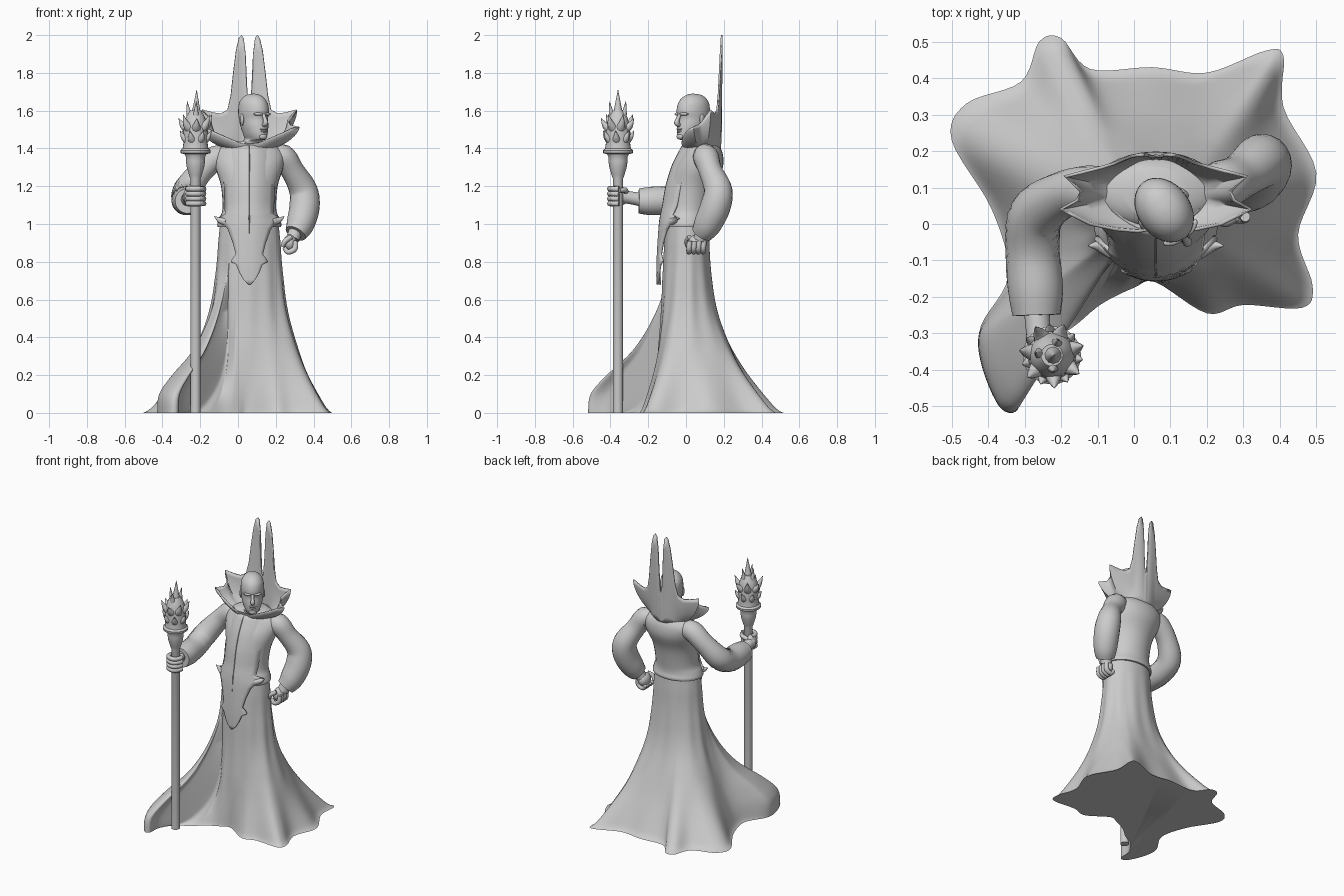
import bpy, bmesh, math
from math import sin, cos, pi, tau
from mathutils import Vector, Matrix

cube = bpy.data.objects.get("Cube")
if cube:
    bpy.data.objects.remove(cube)

grey = bpy.data.materials.new("stone grey")
grey.use_nodes = True
grey.diffuse_color = (0.6, 0.6, 0.6, 1)
grey.node_tree.nodes["Principled BSDF"].inputs["Base Color"].default_value = (0.6, 0.6, 0.6, 1)
CX = 0.06  # body centre line


def finish(name, bm, angle=40, thick=0):
    bmesh.ops.recalc_face_normals(bm, faces=bm.faces)
    mesh = bpy.data.meshes.new(name)
    bm.to_mesh(mesh)
    bm.free()
    mesh.materials.append(grey)
    obj = bpy.data.objects.new(name, mesh)
    bpy.context.collection.objects.link(obj)
    if thick:
        mod = obj.modifiers.new("thickness", "SOLIDIFY")
        mod.thickness, mod.offset = thick, 0
    bpy.ops.object.select_all(action="DESELECT")
    obj.select_set(True)
    bpy.context.view_layer.objects.active = obj
    bpy.ops.object.shade_smooth_by_angle(angle=math.radians(angle))
    return obj


def loft(name, rings, closed=True, caps=True, **kw):
    bm = bmesh.new()
    rows = [[bm.verts.new(p) for p in ring] for ring in rings]
    n = len(rows[0])
    for a, b in zip(rows, rows[1:]):
        for i in range(n if closed else n - 1):
            j = (i + 1) % n
            bm.faces.new((a[i], a[j], b[j], b[i]))
    if caps:
        bm.faces.new(rows[0])
        bm.faces.new(rows[-1])
    return finish(name, bm, **kw)


def spline(points, steps, closed=False):
    """Smooth curve through points of any dimension."""
    pts, out = [Vector(p) for p in points], []
    n = len(pts)
    get = (lambda i: pts[i % n]) if closed else (lambda i: pts[max(0, min(n - 1, i))])
    for i in range(n if closed else n - 1):
        a, b, c, d = (get(i + k) for k in (-1, 0, 1, 2))
        for s in range(steps):
            t = s / steps
            out.append(b + (c - a) * (t / 2) + (a * 2 - b * 5 + c * 4 - d) * (t * t / 2)
                       + (b * 3 - a - c * 3 + d) * (t ** 3 / 2))
    return out if closed else out + [pts[-1]]


def ellipse(x, y, z, rx, ry, n=32):
    return [Vector((x + rx * sin(tau * i / n), y - ry * cos(tau * i / n), z)) for i in range(n)]


def tube(name, path, steps=5, sides=20, angle=50):
    """Sweep a circle along a path of (x, y, z, radius)."""
    pts = spline(path, steps)
    rings = []
    for i, p in enumerate(pts):
        d = (pts[min(i + 1, len(pts) - 1)] - pts[max(i - 1, 0)]).to_3d().normalized()
        u = d.cross(Vector((0.3, 1, 0.2))).normalized()
        v = d.cross(u)
        rings.append([p.to_3d() + (u * cos(tau * k / sides) + v * sin(tau * k / sides)) * p[3]
                      for k in range(sides)])
    return loft(name, rings, angle=angle)


def ball(name, loc, size, rot=0):
    bm = bmesh.new()
    bmesh.ops.create_uvsphere(bm, u_segments=16, v_segments=10, radius=1)
    bm.transform(Matrix.Translation(loc) @ Matrix.Rotation(rot, 4, "Z") @ Matrix.Diagonal((*size, 1)))
    return finish(name, bm, angle=60)


def clamp(v):
    return min(1, max(0, v))


def interp(table, x):
    for (a, fa), (b, fb) in zip(table, table[1:]):
        if x <= b:
            return fa + (fb - fa) * clamp((x - a) / (b - a))
    return table[-1][1]


def relax(values, rounds):
    for _ in range(rounds):
        n = len(values)
        values = [(values[i - 1] + values[i] * 2 + values[(i + 1) % n]) / 4 for i in range(n)]
    return values


# Gown: waist ellipse flaring to an irregular hem with a train on the right
hem = spline([(.06, -.16), (.2, -.245), (.3, -.222), (.46, -.23), (.49, -.17), (.45, -.03), (.5, .14),
              (.41, .32), (.41, .46), (.36, .475), (.2, .415), (.05, .43), (-.12, .425), (-.2, .51),
              (-.26, .5), (-.31, .39), (-.46, .33), (-.5, .23), (-.39, .04), (-.345, -.14), (-.42, -.28),
              (-.42, -.38), (-.37, -.5), (-.32, -.51), (-.31, -.42), (-.25, -.33), (-.17, -.285),
              (-.09, -.22), (0, -.175)], 6, closed=True)
soft = relax(hem, 70)  # corners of the hem fade out higher up
turn = sorted(math.atan2(p.x - CX, -p.y) % tau for p in hem)
even = [tau * i / len(turn) for i in range(len(turn))]
turn = [a + d for a, d in zip(even, relax([t - a for t, a in zip(turn, even)], 25))]
flare = spline([(0, 1), (.012, .94), (.05, .85), (.2, .57), (.3, .41), (.4, .27), (.5, .15), (.6, .07),
                (.72, .02), (.85, 0), (1.03, 0)], 4)
train = spline([(0, 1), (.1, .97), (.2, .77), (.33, .45), (.5, .2), (.7, .03), (.85, 0), (1.03, 0)], 4)
rings = []
for k in range(49):
    z = 1.03 * (k / 48) ** 1.4
    girth = interp([(0, 1.08), (.7, 1.06), (.9, 1), (1.03, .92)], z)
    ring = []
    for a, h, s in zip(turn, hem, soft):
        w = clamp((-h.y - .1) / .2) * clamp((-.27 - h.x) / .04)
        f = clamp(interp(flare, z) * (1 - w) + interp(train, z) * w)
        if h.y < -.19 and -.29 < h.x < -.03:  # hollow between the train and the front
            f = f ** (1 + 2 * clamp((-.03 - h.x) / .12))
        h = h.lerp(s, (1 - w) * clamp(z / .35))
        fold = 1 + .03 * cos(11 * a) * clamp((1 - z) * 2) * (1 - f)
        x, y = CX + .165 * girth * fold * sin(a), .005 - .12 * girth * fold * cos(a)
        ring.append((x + (h.x - x) * f, y + (h.y - y) * f, z))
    rings.append(ring)
loft("gown", rings, angle=75)

# Torso, from (z, centre y, half width, half depth)
loft("torso", [ellipse(CX, y, z, rx, ry) for z, y, rx, ry in spline(
    [(.985, 0, .168, .13), (1.0, 0, .17, .135), (1.03, 0, .16, .128), (1.08, .01, .142, .122), (1.2, .03, .15, .125),
     (1.3, .065, .18, .13), (1.37, .085, .185, .11), (1.415, .085, .14, .09), (1.44, .085, .08, .07)], 4)], angle=60)

# Front panel: pointed tabard wrapped round the chest, with a centre groove
outline = [(.68, .006), (.705, .03), (.74, .05), (.785, .068), (.8, .095), (.815, .088), (.84, .07), (.9, .085),
           (.97, .11), (1.01, .14), (1.03, .165), (1.05, .125), (1.2, .13), (1.36, .135), (1.415, .115)]
front = spline([(.68, -.15), (.8, -.15), (1, -.138), (1.1, -.12), (1.2, -.103), (1.3, -.073), (1.36, -.045), (1.415, -.015)], 4)
cross = [-1, -.8, -.6, -.4, -.2, -.04, 0, .04, .2, .4, .6, .8, 1]
levels = sorted({z for z, _ in outline} | {.68 + .0245 * i for i in range(30)})
rows = []
for z in levels:
    w, y = interp(outline, z), interp(front, z)
    wrap = interp([(.8, 3), (1, 3.2), (1.1, 4.6), (1.415, 4.6)], z)
    rows.append([(CX + s * w, y + wrap * (s * w) ** 2 + (.01 if s == 0 else 0), z) for s in cross])
loft("front_panel", rows, closed=False, caps=False, thick=.014)
for s in (-1, 1):
    tube("belt_spike", [(CX + s * .12, -.075, 1.01, .022), (CX + s * .155, -.06, 1.02, .016),
                        (CX + s * .185, -.06, 1.04, .002)], sides=10)

# Collar: flared ruff with side points and two tall horns behind the head
half = [(0, -.012, 1.425), (.05, -.02, 1.43), (.11, -.015, 1.455), (.18, .0, 1.485), (.22, .02, 1.505), (.262, .04, 1.515),
        (.215, .065, 1.525), (.205, .09, 1.55), (.25, .13, 1.605), (.19, .145, 1.59), (.15, .155, 1.585),
        (.115, .165, 1.605), (.098, .172, 1.68), (.085, .178, 1.8), (.07, .184, 1.92), (.055, .188, 1.985),
        (.042, .19, 2), (.03, .19, 1.985), (.02, .188, 1.9), (.014, .185, 1.75), (.006, .185, 1.63), (0, .187, 1.6)]
rim = half + [(-x, y, z) for x, y, z in half[-2:0:-1]]
rows = []
for k in range(10):
    t = k / 9
    ring = []
    for x, y, z in rim:
        a = math.atan2(x, .085 - y)
        base = Vector((.115 * sin(a), .085 - .095 * cos(a), 1.4))
        out = 1 - (1 - t) ** 1.6
        ring.append((CX + base.x + (x - base.x) * out, base.y + (y - base.y) * out,
                     base.z + (z - base.z) * t ** 1.25))
    rows.append(ring)
loft("collar", rows, caps=False, thick=.009, angle=70)

# Head, built facing forward then turned to its left
skull = spline([(1.36, .055, -.03, .07), (1.435, .052, -.035, .07), (1.447, .042, -.082, .065), (1.475, .054, -.093, .07),
                (1.52, .066, -.09, .085), (1.56, .07, -.084, .095), (1.595, .073, -.092, .1), (1.64, .068, -.082, .095),
                (1.67, .05, -.058, .073), (1.685, .027, -.03, .045), (1.69, .004, -.002, .008)], 3)
parts = [loft("head", [ellipse(0, (f + b) / 2, z, w, (b - f) / 2) for z, w, f, b in skull], angle=70),
         tube("nose", [(0, -.08, 1.588, .009), (0, -.095, 1.56, .01), (0, -.104, 1.535, .014), (0, -.086, 1.523, .011)], sides=10),
         ball("upper_lip", (0, -.086, 1.502), (.024, .009, .006)),
         ball("lower_lip", (0, -.087, 1.49), (.02, .009, .006)),
         ball("chin", (0, -.083, 1.463), (.024, .015, .016))]
for s in (-1, 1):
    parts += [ball("brow", (s * .03, -.079, 1.582), (.028, .012, .008), s * .35),
              ball("ear", (s * .07, .012, 1.552), (.009, .02, .032), s * .3)]
for p in parts:
    p.matrix_world = Matrix.Translation((.085, .035, 0)) @ Matrix.Rotation(pi / 5, 4, "Z")

# Sleeves with closed cuffs
tube("left_sleeve", [(.17, .1, 1.35, .05), (.235, .105, 1.355, .068), (.29, .13, 1.28, .062), (.345, .17, 1.18, .075),
                     (.352, .155, 1.09, .08), (.33, .115, 1.0, .074), (.305, .085, .95, .058)])
tube("right_sleeve", [(-.04, .1, 1.35, .05), (-.115, .095, 1.35, .066), (-.195, .08, 1.28, .064), (-.268, .025, 1.18, .075),
                      (-.278, -.07, 1.13, .075), (-.27, -.18, 1.122, .076), (-.267, -.25, 1.122, .066)])

# Left fist resting on the hip
tube("left_wrist", [(.31, .095, .98, .035), (.29, .075, .92, .036)])
ball("left_palm", (.275, .06, .9), (.036, .05, .045))
for i in range(4):
    y = .02 + .025 * i
    tube("left_finger", [(.305, y, .91, .014), (.3, y - .004, .868, .015), (.265, y - .004, .852, .014), (.245, y, .875, .011)],
         sides=10)
tube("left_thumb", [(.28, .02, .93, .014), (.25, .005, .91, .014), (.235, .01, .88, .01)], sides=10)

# Staff, turned from (z, radius), with a spiked crown
SX, SY = -.225, -.36
loft("staff", [ellipse(SX, SY, z, r, r, 24) for z, r in
               ((0, .027), (1.24, .027), (1.26, .034), (1.3, .046), (1.335, .051), (1.355, .05), (1.37, .058), (1.375, .078),
                (1.39, .08), (1.4, .068), (1.43, .064), (1.48, .066), (1.53, .06), (1.57, .048), (1.6, .03))])


def spike(angle, start, reach, low, high, r):
    """Thorn that leaves the crown sideways and curves upward."""
    path = [(SX + d * cos(angle), SY + d * sin(angle), z, size) for d, z, size in
            ((start, low, r), (start + (reach - start) * .6, low + (high - low) * .35, r * .55), (reach, high, .001))]
    tube("staff_spike", path, sides=10, steps=4)


spike(0, 0, .006, 1.54, 1.71, .042)
for i in range(7):
    a = tau * i / 7 + .3
    spike(a, .03, .09, 1.5, 1.58 - .02 * (i % 2), .034)
    spike(a + .45, .035, .085, 1.44, 1.495, .03)
    if i % 2:
        spike(a, .02, .045, 1.55, 1.65, .026)

# Right hand gripping the staff
tube("right_wrist", [(-.268, -.22, 1.125, .036), (-.262, -.3, 1.14, .034), (-.258, -.34, 1.145, .036)])
ball("right_palm", (-.258, -.345, 1.148), (.03, .042, .05))
for i in range(4):
    z = 1.108 + .026 * i
    tube("right_finger", [(SX + .044 * cos(a), SY + .044 * sin(a), z, .0145) for a in (2.6, 3.6, 4.5, 5.4, 6.4)], sides=10, steps=3)
tube("right_thumb", [(-.25, -.32, 1.17, .015), (-.205, -.322, 1.18, .014), (-.178, -.352, 1.178, .011)], sides=10)
